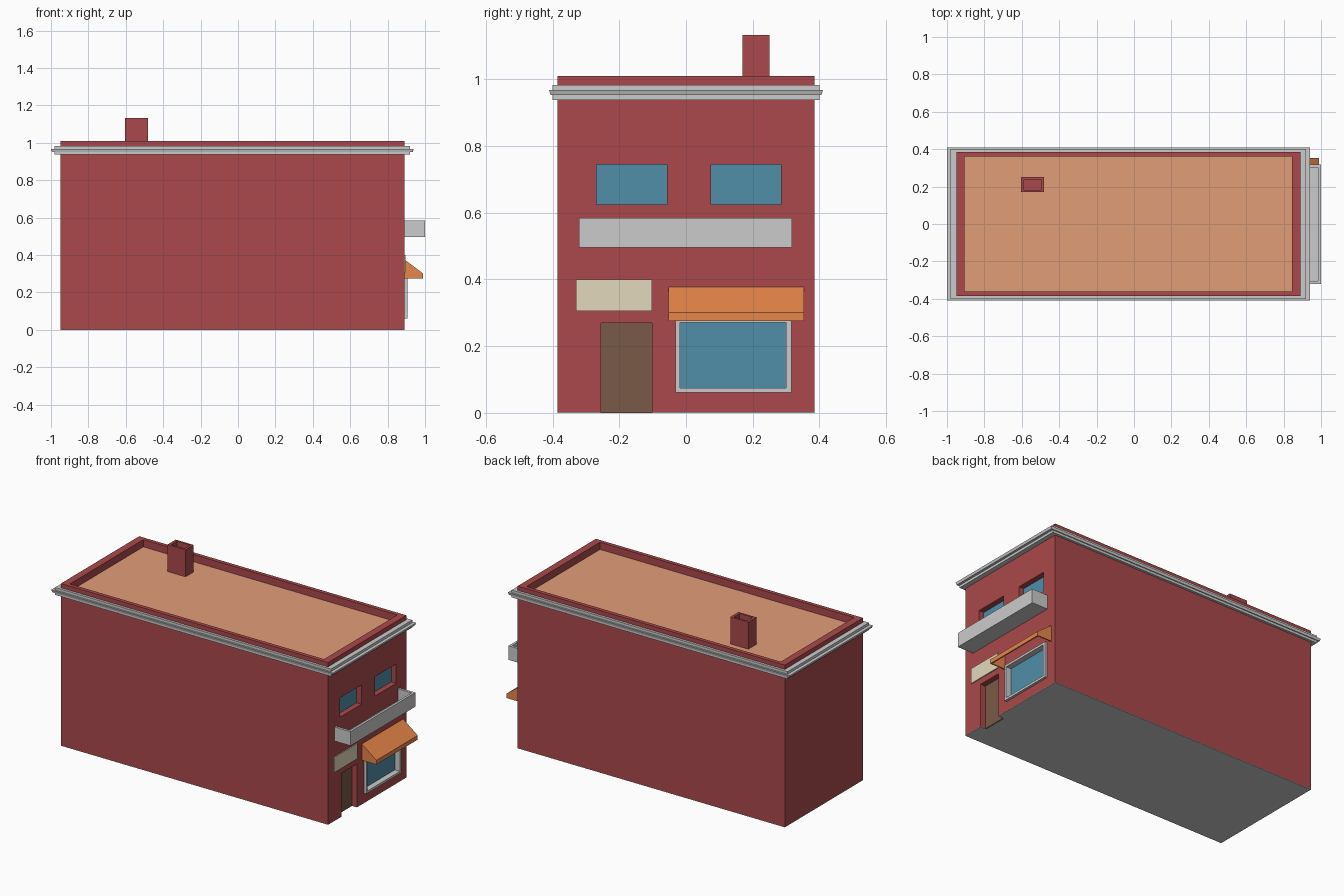
import bpy, bmesh

if "Cube" in bpy.data.objects:
    bpy.data.objects.remove(bpy.data.objects["Cube"])

COLORS = {
    "brick": (0.404, 0.066, 0.070), "roof": (0.754, 0.337, 0.187), "glass": (0.079, 0.27, 0.393),
    "orange": (0.80, 0.238, 0.068), "cream": (0.767, 0.687, 0.50), "wood": (0.194, 0.102, 0.064),
}
MATS = {}
for key, rgb in COLORS.items():
    MATS[key] = bpy.data.materials.new(key)
    MATS[key].diffuse_color = (*rgb, 1)


def loft(name, rings, color=None):
    """Closed solid skinned through equal-length point rings."""
    bm = bmesh.new()
    vs = [[bm.verts.new(p) for p in ring] for ring in rings]
    n = len(vs[0])
    for a, b in zip(vs, vs[1:]):
        for i in range(n):
            j = (i + 1) % n
            bm.faces.new((a[i], a[j], b[j], b[i]))
    bm.faces.new(vs[0])
    bm.faces.new(vs[-1])
    bmesh.ops.recalc_face_normals(bm, faces=bm.faces)
    me = bpy.data.meshes.new(name)
    bm.to_mesh(me)
    bm.free()
    ob = bpy.data.objects.new(name, me)
    bpy.context.collection.objects.link(ob)
    if color:
        me.materials.append(MATS[color])
    return ob


def rect(x0, x1, y0, y1, z):
    return [(x0, y0, z), (x1, y0, z), (x1, y1, z), (x0, y1, z)]


def box(name, x, y, z, color=None):
    return loft(name, [rect(*x, *y, z[0]), rect(*x, *y, z[1])], color)


def prism(name, profile, y0, y1, color=None):
    return loft(name, [[(x, y, z) for x, z in profile] for y in (y0, y1)], color)


def cut(ob, cutter):
    """Subtract the cutter, then discard it."""
    cutter.hide_render = True
    mod = ob.modifiers.new("cut", 'BOOLEAN')
    mod.operation, mod.solver, mod.object = 'DIFFERENCE', 'EXACT', cutter
    bpy.context.view_layer.objects.active = ob
    bpy.ops.object.modifier_apply(modifier=mod.name)
    bpy.data.objects.remove(cutter)


X0, X1, Y = -0.95, 0.89, 0.385     # wall planes
IN = X1 - 0.038                    # recess plane
door_y, door_z = (-0.254, -0.102), (0, 0.27)
shop_y, shop_z = (-0.018, 0.300), (0.075, 0.271)
windows = [(-0.268, -0.057), (0.075, 0.285)]

# Brick shell with roof pit and facade recesses, on a thin grey base
walls = box("walls", (X0, X1), (-Y, Y), (0.003, 1.01), "brick")
cut(walls, box("pit", (-0.905, 0.845), (-0.361, 0.361), (0.95, 1.1)))
cut(walls, box("shop_cut", (IN, 1), (-0.03, 0.315), (0.062, 0.284)))
for w in windows:
    cut(walls, box("window_cut", (IN, 1), w, (0.625, 0.745)))
base = box("base", (X0, X1), (-Y, Y), (0, 0.003))
for part in (walls, base):
    cut(part, box("door_cut", (IN, 1), door_y, (-0.1, door_z[1])))
box("roof_deck", (-0.905, 0.845), (-0.361, 0.361), (0.95, 0.965), "roof")

# Stepped cornice running round all four sides
steps = [(0.03, 0.015, 0.937), (0.03, 0.015, 0.952), (0.045, 0.021, 0.952),
         (0.05, 0.025, 0.967), (0.03, 0.015, 0.967), (0.03, 0.015, 0.983)]
cornice = loft("cornice", [rect(X0 - a, X1 + a, -Y - b, Y + b, z) for a, b, z in steps])
cut(cornice, box("core", (X0 + 0.01, X1 - 0.01), (-Y + 0.008, Y - 0.008), (0.9, 1.1)))

# Chimney with open flue
chimney = box("chimney", (-0.604, -0.48), (0.17, 0.25), (0.96, 1.133), "brick")
cut(chimney, box("flue", (-0.588, -0.496), (0.182, 0.238), (1.03, 1.2)))

# Upper windows, door and sign board
for i, w in enumerate(windows):
    box(f"upper_window_{i + 1}", (IN - 0.005, IN + 0.004), w, (0.625, 0.745), "glass")
box("door", (IN - 0.005, IN + 0.004), door_y, door_z, "wood")
box("sign_board", (X1 - 0.005, X1 + 0.006), (-0.33, -0.102), (0.306, 0.40), "cream")

# Shop window with projecting frame
frame = box("shop_window_frame", (IN, X1 + 0.015), (-0.031, 0.316), (0.061, 0.285))
cut(frame, box("opening", (0.8, 1), shop_y, shop_z))
box("shop_window", (IN, X1 - 0.02), shop_y, shop_z, "glass")

# Open-topped balcony
balcony = box("balcony", (X1 - 0.003, 0.999), (-0.32, 0.318), (0.496, 0.584))
cut(balcony, box("balcony_space", (X1, 0.984), (-0.305, 0.303), (0.511, 0.7)))

# Hollow sloped awning with valance
awning = prism("awning", [(X1 - 0.002, 0.275), (0.99, 0.275), (0.99, 0.301), (X1 - 0.002, 0.378)],
               -0.053, 0.354, "orange")
cut(awning, prism("awning_space", [(0.87, 0.25), (0.982, 0.25), (0.982, 0.297), (0.87, 0.383)],
                  -0.046, 0.347))

for m in bpy.data.materials:
    if m.users and not m.is_grease_pencil:
        m.use_nodes = True
        m.node_tree.nodes["Principled BSDF"].inputs["Base Color"].default_value = m.diffuse_color
